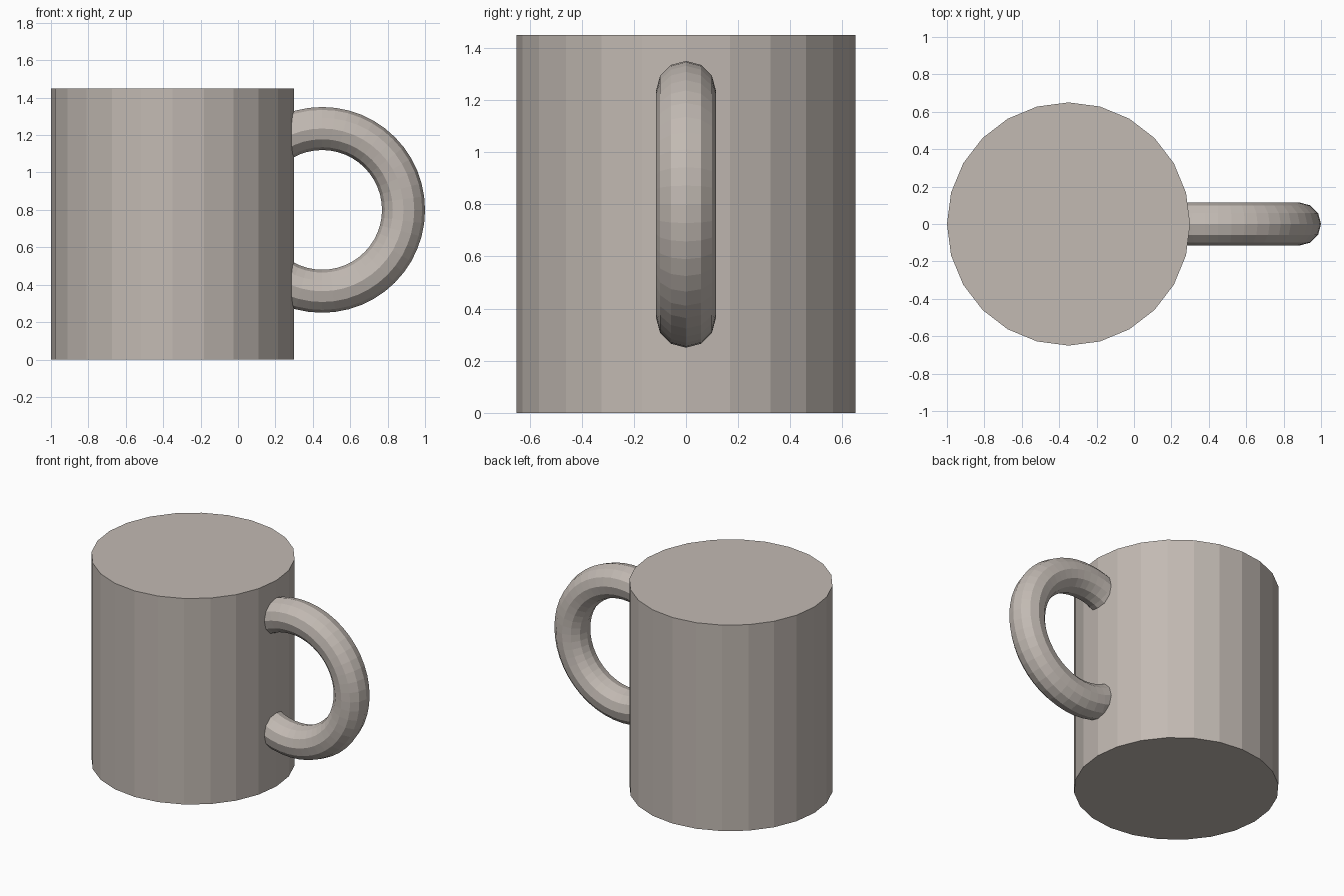
import bpy
import math

cube = bpy.data.objects.get("Cube")
if cube:
    bpy.data.objects.remove(cube, do_unlink=True)

# Single glaze colour
glaze = bpy.data.materials.new("warm_grey")
glaze.use_nodes = True
colour = (0.54, 0.49, 0.45, 1.0)
glaze.diffuse_color = colour
glaze.node_tree.nodes["Principled BSDF"].inputs["Base Color"].default_value = colour


def finish(name):
    part = bpy.context.object
    part.name = name
    part.data.materials.append(glaze)
    return part


# Solid faceted body
height = 1.45
bpy.ops.mesh.primitive_cylinder_add(vertices=24, radius=0.65, depth=height,
                                    location=(-0.35, 0, height / 2))
finish("mug_body")

# Ring handle standing upright, partly sunk into the body
bpy.ops.mesh.primitive_torus_add(major_segments=48, minor_segments=12,
                                 major_radius=0.435, minor_radius=0.115,
                                 location=(0.45, 0, 0.8),
                                 rotation=(math.pi / 2, 0, 0))
finish("mug_handle")
